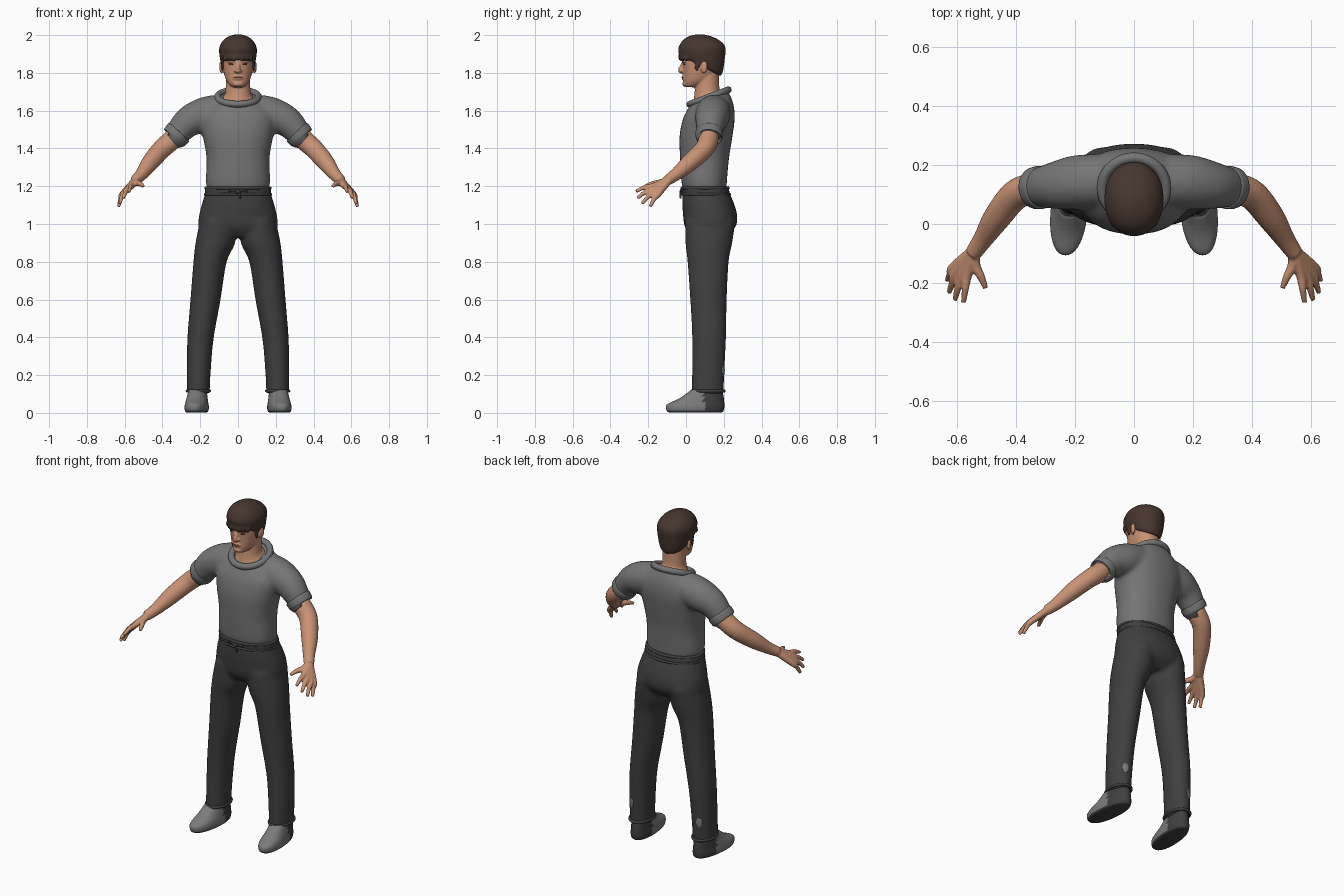
import bpy, bmesh, math
from mathutils import Vector, Matrix

cube = bpy.data.objects.get("Cube")
if cube:
    bpy.data.objects.remove(cube, do_unlink=True)


def material(name, r, g, b):
    m = bpy.data.materials.new(name)
    m.use_nodes = True
    m.diffuse_color = (r, g, b, 1)
    bsdf = m.node_tree.nodes["Principled BSDF"]
    bsdf.inputs["Base Color"].default_value = (r, g, b, 1)
    bsdf.inputs["Roughness"].default_value = 0.8
    return m


SKIN = material("skin", .58, .29, .175)
HAIR = material("dark brown hair", .062, .036, .028)
SHIRT = material("grey cloth", .18, .18, .18)
PANTS = material("charcoal cloth", .05, .05, .05)
SHOE = material("shoe grey", .2, .2, .2)
LIPS = material("lip brown", .3, .12, .08)
EYES = material("eye dark", .06, .04, .035)


def refine(rows, steps=4):
    """Catmull-Rom interpolation of any rows of numbers."""
    out = []
    for i in range(len(rows) - 1):
        a, b, c, d = (rows[max(0, min(len(rows) - 1, i + k))] for k in (-1, 0, 1, 2))
        for s in range(steps):
            t = s / steps
            out.append([.5 * (2*q + (r - p)*t + (2*p - 5*q + 4*r - u)*t*t
                              + (3*q - p - 3*r + u)*t**3) for p, q, r, u in zip(a, b, c, d)])
    return out + [list(rows[-1])]


def skin_rings(bm, rings, capped=True):
    n = len(rings[0])
    vs = [[bm.verts.new(p) for p in ring] for ring in rings]
    pairs = list(zip(vs, vs[1:])) + ([] if capped else [(vs[-1], vs[0])])
    for lo, hi in pairs:
        for i in range(n):
            j = (i + 1) % n
            bm.faces.new((lo[i], lo[j], hi[j], hi[i]))
    if capped:
        bm.faces.new(vs[0])
        bm.faces.new(vs[-1])


def stack(bm, rows, power=1.0, n=32):
    """Horizontal sections: z, centre x, half width, front y, back y, tilt."""
    rings = []
    for z, cx, rx, yf, yb, tilt in refine(rows):
        ring = []
        for i in range(n):
            a = math.tau * i / n
            c, s = (math.copysign(abs(f(a)) ** power, f(a)) for f in (math.cos, math.sin))
            ring.append(Vector((cx + rx*c, (yf + yb)/2 + (yb - yf)/2*s, z + tilt*s)))
        rings.append(ring)
    skin_rings(bm, rings)


def tube(bm, rows, side=1, n=16, closed=False):
    """Round limb through rows of x, y, z, radius."""
    path = rows if closed else refine(rows)
    pts = [Vector((side*p[0], p[1], p[2])) for p in path]
    rings = []
    for i, p in enumerate(pts):
        nxt = pts[(i + 1) % len(pts)] if closed else pts[min(i + 1, len(pts) - 1)]
        prv = pts[i - 1] if closed or i else p
        d = (nxt - prv).normalized()
        u = d.cross(Vector((0, 0, 1)))
        u = (u if u.length > .01 else Vector((1, 0, 0))).normalized()
        v = d.cross(u)
        r = path[i][3]
        rings.append([p + r*(u*math.cos(math.tau*k/n) + v*math.sin(math.tau*k/n)) for k in range(n)])
    skin_rings(bm, rings, not closed)


def blob(bm, at, size, turn=0):
    m = Matrix.Translation(at) @ Matrix.Rotation(turn, 4, 'Z') @ Matrix.Diagonal((*size, 1))
    bmesh.ops.create_uvsphere(bm, u_segments=16, v_segments=10, radius=1, matrix=m)


def loop(cy, rx, ry, z, tilt, r):
    """Closed elliptical path for collars and bands."""
    return [(rx*math.cos(a), cy + ry*math.sin(a), z + tilt*math.sin(a), r)
            for a in (math.tau*i/40 for i in range(40))]


def finish(name, bm, mats, voxel=0, smooth=4):
    bmesh.ops.recalc_face_normals(bm, faces=bm.faces[:])
    for f in bm.faces:
        f.smooth = True
    me = bpy.data.meshes.new(name)
    bm.to_mesh(me)
    bm.free()
    for m in mats:
        me.materials.append(m)
    ob = bpy.data.objects.new(name, me)
    bpy.context.collection.objects.link(ob)
    if voxel:
        rm = ob.modifiers.new("blend", 'REMESH')
        rm.mode, rm.voxel_size, rm.use_smooth_shade = 'VOXEL', voxel, True
        sm = ob.modifiers.new("soften", 'SMOOTH')
        sm.factor, sm.iterations = .5, smooth
    return ob


# Shirt: torso blended with shoulders and sleeves
bm = bmesh.new()
stack(bm, [(1.18, 0, .163, -.015, .215, 0), (1.23, 0, .17, -.025, .217, 0),
           (1.35, 0, .167, -.032, .228, 0), (1.47, 0, .187, -.034, .247, 0),
           (1.56, 0, .2, -.015, .258, 0), (1.62, 0, .17, .005, .25, .02),
           (1.67, 0, .11, .02, .22, .04)], .88)
for s in (1, -1):
    tube(bm, [(.05, .15, 1.6, .085), (.13, .145, 1.59, .092), (.2, .14, 1.57, .092),
              (.27, .13, 1.535, .08), (.335, .122, 1.46, .063)], s, 24)
finish("shirt", bm, [SHIRT], .012, 6)

# Collar and rolled sleeve cuffs
bm = bmesh.new()
tube(bm, loop(.122, .108, .102, 1.672, .038, .018), closed=True)
finish("collar", bm, [SHIRT])
for s, side in ((1, "left"), (-1, "right")):
    bm = bmesh.new()
    tube(bm, [(.311, .124, 1.488, .06), (.313, .124, 1.486, .072), (.324, .123, 1.473, .073),
              (.338, .121, 1.456, .069), (.34, .121, 1.454, .054)], s, 24)
    finish(side + "_sleeve_cuff", bm, [SHIRT])

    # Arm, palm, fingers and thumb
    bm = bmesh.new()
    tube(bm, [(.29, .125, 1.51, .05), (.35, .118, 1.445, .053), (.405, .095, 1.395, .051),
              (.465, .02, 1.325, .046), (.51, -.05, 1.265, .034), (.545, -.1, 1.23, .028)], s, 24)
    wrist = (.542, -.09, 1.232, .02)
    for knuckle, tip in (((.565, -.175, 1.2), (.577, -.265, 1.172)),
                         ((.586, -.176, 1.182), (.606, -.257, 1.137)),
                         ((.603, -.166, 1.167), (.626, -.232, 1.108)),
                         ((.612, -.148, 1.157), (.632, -.19, 1.092))):
        mid = [(a + b)/2 for a, b in zip(knuckle, tip)]
        mid[2] += .008
        tube(bm, [wrist, (*knuckle, .017), (*mid, .0125), (*tip, .009)], s, 12)
    tube(bm, [wrist, (.537, -.14, 1.218, .018), (.518, -.178, 1.213, .014),
              (.502, -.217, 1.2, .009)], s, 12)
    finish(side + "_arm", bm, [SKIN], .005, 3)

# Trousers: hips blended with both legs
bm = bmesh.new()
stack(bm, [(1.19, 0, .163, -.015, .217, 0), (1.12, 0, .187, -.02, .25, 0),
           (1.04, 0, .207, -.015, .272, 0), (.98, 0, .205, -.005, .26, 0),
           (.93, 0, .15, .03, .21, 0)], .9)
for s in (1, -1):
    stack(bm, [(z, s*cx, rx, yf, yb, 0) for z, cx, rx, yf, yb in (
        (1.02, .105, .095, -.005, .262), (.9, .12, .105, -.003, .245),
        (.8, .148, .088, .008, .226), (.6, .172, .08, .022, .216),
        (.4, .198, .07, .033, .212), (.24, .207, .064, .033, .205),
        (.13, .21, .061, .031, .2), (.1, .21, .063, .03, .203))])
finish("trousers", bm, [PANTS], .011, 6)

# Waistband with its two ridges and drawstring
bm = bmesh.new()
stack(bm, [(1.15, 0, .174, -.018, .231, 0), (1.175, 0, .176, -.02, .229, 0),
           (1.195, 0, .171, -.02, .221, 0)], .9)
tube(bm, loop(.106, .174, .126, 1.157, 0, .007), closed=True)
tube(bm, loop(.101, .17, .122, 1.19, 0, .008), closed=True)
blob(bm, (0, -.022, 1.172), (.016, .012, .012))
for s in (1, -1):
    tube(bm, [(0, -.026, 1.172, .006), (.025, -.026, 1.18, .006), (.05, -.02, 1.172, .005)], s, 8)
tube(bm, [(.004, -.028, 1.17, .006), (.012, -.028, 1.135, .005)], 1, 8)
finish("waistband", bm, [PANTS])

for s, side in ((1, "left"), (-1, "right")):
    # Trouser hem and worn patch on the calf
    bm = bmesh.new()
    ring = loop(.117, .059, .085, .116, 0, .008)
    tube(bm, [(x + s*.21, y, z, r) for x, y, z, r in ring], closed=True)
    finish(side + "_hem", bm, [PANTS])
    bm = bmesh.new()
    blob(bm, (s*.226, .197, .225), (.018, .005, .032), -s*.4)
    finish(side + "_calf_patch", bm, [SHOE])

    # Shoe with dark heel and sole
    bm = bmesh.new()
    stack(bm, [(z, s*.221, rx, yf, yb, t) for z, rx, yf, yb, t in (
        (.002, .05, -.09, .185, 0), (.008, .059, -.1, .197, 0), (.03, .063, -.106, .203, 0),
        (.055, .059, -.095, .202, .006), (.085, .053, -.035, .198, .008),
        (.12, .048, .025, .192, 0))], .9, 40)
    bmesh.ops.recalc_face_normals(bm, faces=bm.faces[:])
    for f in bm.faces:
        c = f.calc_center_median()
        f.material_index = int(c.y > .095 or c.z < .012 or f.normal.z < -.5)
    for v in bm.verts:
        v.co.x += s * (.02 - .12*v.co.y) * .7
        v.co.x -= s * .012
    finish(side + "_shoe", bm, [SHOE, PANTS])

# Head, neck, nose, brow and ears
bm = bmesh.new()
stack(bm, [(1.63, 0, .1, .025, .21, .035), (1.665, 0, .085, .035, .195, .03),
           (1.7, 0, .067, .045, .178, .01), (1.8, 0, .064, .05, .175, 0)])
stack(bm, [(1.724, 0, .026, -.004, .05, 0), (1.737, 0, .045, -.013, .09, 0),
           (1.765, 0, .064, -.015, .14, 0), (1.81, 0, .077, -.016, .172, 0),
           (1.86, 0, .083, -.02, .186, 0), (1.92, 0, .084, -.018, .186, 0),
           (1.965, 0, .06, .01, .15, 0), (1.98, 0, .02, .05, .1, 0)], .92)
tube(bm, [(0, -.012, 1.858, .008), (0, -.024, 1.832, .01), (0, -.032, 1.814, .013),
          (0, -.016, 1.804, .01)], 1, 12)
blob(bm, (0, -.013, 1.775), (.026, .01, .014))
blob(bm, (0, -.008, 1.742), (.026, .012, .014))
for s in (1, -1):
    blob(bm, (s*.014, -.02, 1.811), (.009, .009, .008))
    blob(bm, (s*.034, -.012, 1.863), (.028, .011, .008), s*.25)
    blob(bm, (s*.088, .095, 1.832), (.01, .02, .034), -s*.35)
finish("head", bm, [SKIN], .005, 3)

# Eyes, eyebrows and lips
bm = bmesh.new()
for s in (1, -1):
    blob(bm, (s*.034, -.009, 1.846), (.015, .005, .005), s*.3)
finish("eyes", bm, [EYES])
bm = bmesh.new()
for s in (1, -1):
    blob(bm, (s*.036, -.018, 1.866), (.024, .006, .004), s*.25)
finish("eyebrows", bm, [HAIR])
bm = bmesh.new()
blob(bm, (0, -.018, 1.776), (.024, .006, .005))
finish("lips", bm, [LIPS])

# Hair cap with fringe locks and sideburns
bm = bmesh.new()
stack(bm, [(1.834, 0, .08, -.022, .183, -.05), (1.85, 0, .089, -.034, .195, -.045),
           (1.89, 0, .098, -.04, .205, -.02), (1.935, 0, .099, -.04, .209, 0),
           (1.972, 0, .079, -.018, .178, 0), (1.994, 0, .048, .015, .132, 0),
           (2.004, 0, .012, .06, .09, 0)], .95)
for i in range(-3, 4):
    blob(bm, (i*.022, -.031 + .0035*i*i, 1.884 - .004*(i % 2)), (.014, .011, .02))
for s in (1, -1):
    blob(bm, (s*.083, .058, 1.84), (.007, .014, .034))
finish("hair", bm, [HAIR], .007, 3)
